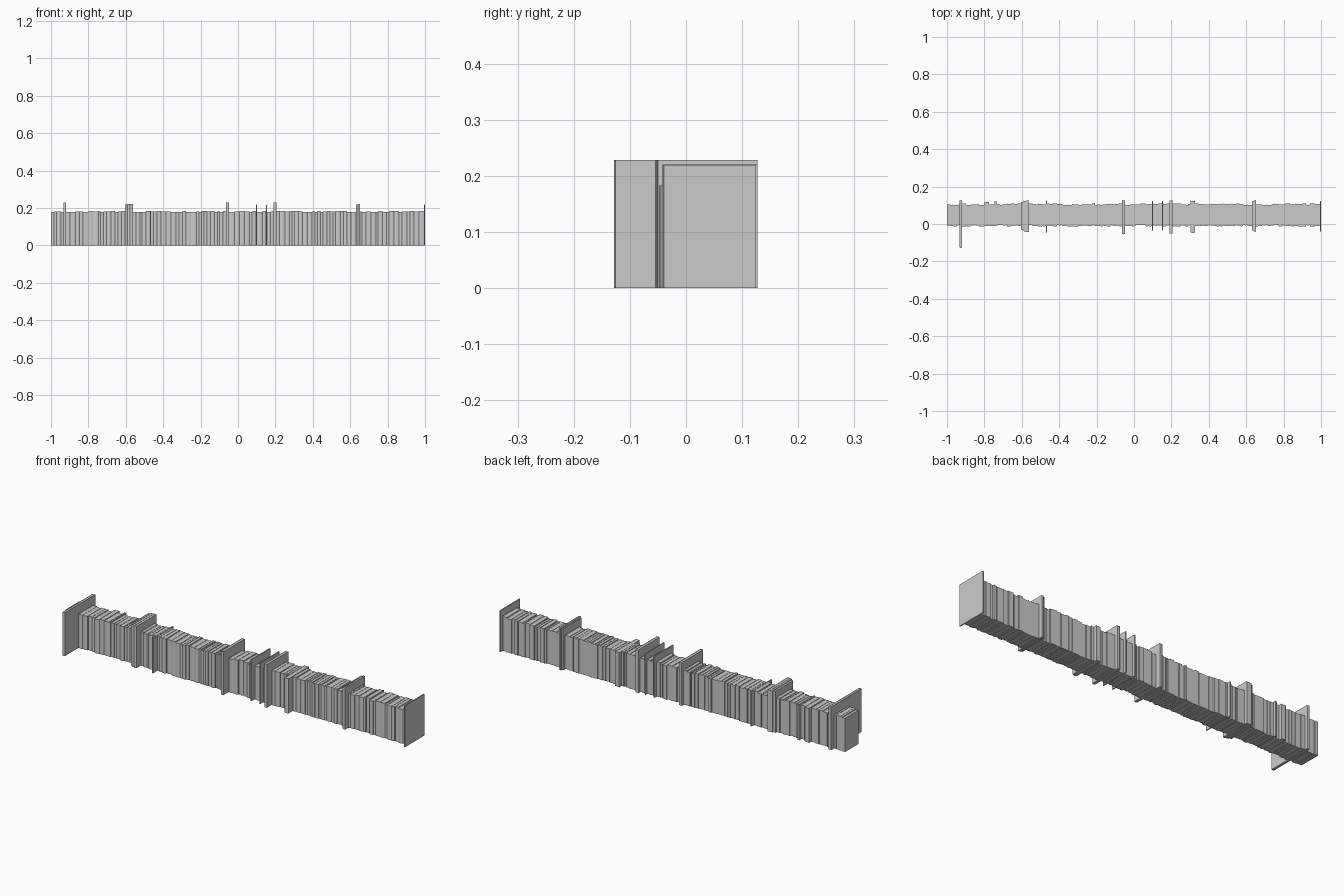
import bpy, bmesh, math, random

if "Cube" in bpy.data.objects:
    bpy.data.objects.remove(bpy.data.objects["Cube"])

random.seed(7)


def prism(bm, outline, z0, z1):
    """Extrude a closed top-view outline from z0 to z1."""
    lo = [bm.verts.new((x, y, z0)) for x, y in outline]
    hi = [bm.verts.new((x, y, z1)) for x, y in outline]
    n = len(outline)
    for i in range(n):
        j = (i + 1) % n
        bm.faces.new((lo[i], lo[j], hi[j], hi[i]))
    bm.faces.new(lo[::-1])
    bm.faces.new(hi)


def arc(x0, x1, y, bulge, n=6):
    """Gently rounded spine line from x0 to x1, bulging to -y."""
    return [(x0 + (x1 - x0) * i / n, y - bulge * math.sin(math.pi * i / n))
            for i in range(n + 1)]


def book(name, x0, x1, y0, y1, h):
    w = x1 - x0
    t = min(0.0016, w * 0.15)
    bulge = min(0.003, w * 0.15)
    ys = y0 + bulge
    bm = bmesh.new()
    # wrap-around cover with rounded spine
    outer = arc(x0, x1, ys, bulge)
    inner = arc(x1 - t, x0 + t, ys + t, bulge)
    prism(bm, outer + [(x1, y1), (x1 - t, y1)] + inner + [(x0 + t, y1), (x0, y1)], 0, h)
    # page block set slightly inside the cover
    e = 0.0012
    pages = arc(x0 + t, x1 - t, ys + t, bulge)
    prism(bm, pages + [(x1 - t, y1 - e), (x0 + t, y1 - e)], e, h - e)
    bmesh.ops.recalc_face_normals(bm, faces=bm.faces)
    for f in bm.faces:
        f.smooth = abs(f.normal.z) < 0.5
    for ed in bm.edges:
        if len(ed.link_faces) == 2 and ed.calc_face_angle() > math.radians(40):
            ed.smooth = False
    me = bpy.data.meshes.new(name)
    bm.to_mesh(me)
    bm.free()
    bpy.context.collection.objects.link(bpy.data.objects.new(name, me))


# oversized books: left, right, front, back, height
special = [
    (-0.934, -0.920, -0.128, 0.127, 0.228),
    (-0.800, -0.774, -0.012, 0.120, 0.183),
    (-0.745, -0.736, -0.012, 0.122, 0.183),
    (-0.603, -0.590, -0.032, 0.118, 0.218),
    (-0.590, -0.577, -0.040, 0.125, 0.220),
    (-0.577, -0.562, -0.044, 0.126, 0.220),
    (-0.470, -0.464, -0.046, 0.125, 0.183),
    (-0.063, -0.047, -0.055, 0.127, 0.228),
    (0.096, 0.102, -0.034, 0.125, 0.218),
    (0.150, 0.155, -0.036, 0.125, 0.216),
    (0.189, 0.205, -0.052, 0.127, 0.228),
    (0.302, 0.326, -0.048, 0.125, 0.183),
    (0.632, 0.641, -0.036, 0.122, 0.218),
    (0.641, 0.652, -0.042, 0.127, 0.220),
    (0.994, 1.000, -0.040, 0.125, 0.218),
]

# standard books fill every gap in the row
cursor, count = -1.0, 0
for k, s in enumerate(special):
    gap = s[0] - cursor
    if gap > 0.004:
        widths = []
        while sum(widths) < gap - 0.006:
            widths.append(random.uniform(0.010, 0.030))
        scale = gap / sum(widths)
        for w in widths:
            w *= scale
            book(f"standard_book_{count:03d}", cursor, cursor + w,
                 -0.010 + random.uniform(-0.005, 0.004),
                 0.107 + random.uniform(-0.004, 0.004),
                 0.181 + random.uniform(-0.004, 0.003))
            cursor += w
            count += 1
    book(f"large_book_{k:02d}", *s)
    cursor = s[1]
